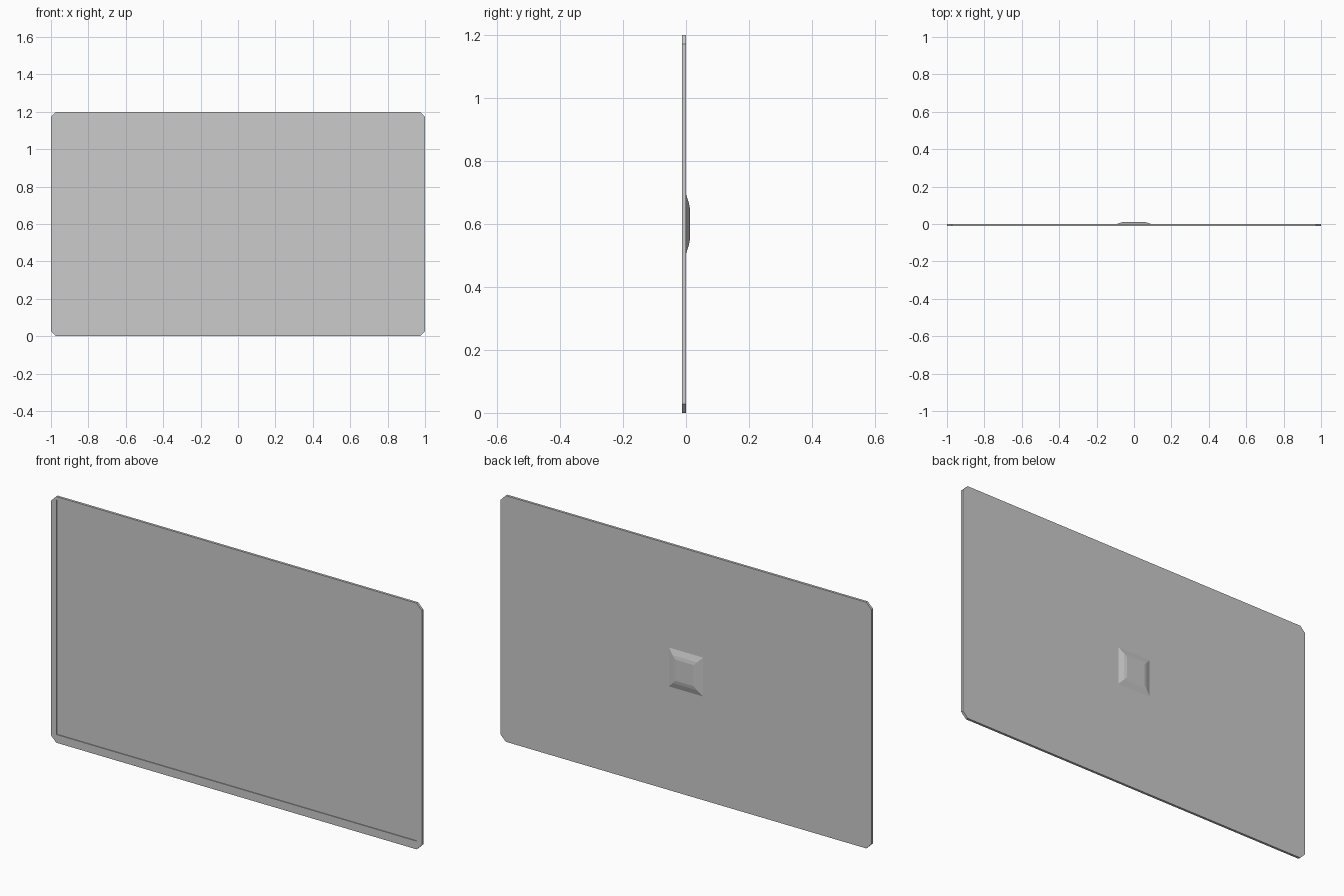
import bpy, bmesh

if "Cube" in bpy.data.objects:
    bpy.data.objects.remove(bpy.data.objects["Cube"])

W, H, C = 1.0, 1.2, 0.028           # half width, height, corner cut
FRONT, RECESS, BACK = -0.012, -0.008, 0.0


def finish(name, bm):
    bmesh.ops.recalc_face_normals(bm, faces=bm.faces)
    mesh = bpy.data.meshes.new(name)
    bm.to_mesh(mesh)
    bm.free()
    obj = bpy.data.objects.new(name, mesh)
    bpy.context.collection.objects.link(obj)
    return obj


def ring(bm, points, y):
    return [bm.verts.new((x, y, z)) for x, z in points]


def bridge(bm, a, b):
    n = len(a)
    for i in range(n):
        j = (i + 1) % n
        bm.faces.new((a[i], a[j], b[j], b[i]))


def rect(x, z0, z1):
    return [(-x, z0), (x, z0), (x, z1), (-x, z1)]


# Display panel: cut-corner slab with a shallow recessed screen in the front
outline = [(-W, C), (-W + C, 0), (W - C, 0), (W, C),
           (W, H - C), (W - C, H), (-W + C, H), (-W, H - C)]
screen = rect(0.97, 0.04, 1.185)
bm = bmesh.new()
back = ring(bm, outline, BACK)
front = ring(bm, outline, FRONT)
lip = ring(bm, screen, FRONT)
floor = ring(bm, screen, RECESS)
bm.faces.new(back)
bridge(bm, back, front)
for i in range(4):                   # bezel: corner triangle, then straight side
    a, b, c = front[2 * i], front[2 * i + 1], front[(2 * i + 2) % 8]
    bm.faces.new((a, b, lip[i]))
    bm.faces.new((b, c, lip[(i + 1) % 4], lip[i]))
bridge(bm, lip, floor)
bm.faces.new(floor)
finish("display_panel", bm)

# Rear mount: two-step bevelled square plate in the middle of the back
bm = bmesh.new()
steps = [(0.092, 0.0), (0.066, 0.009), (0.05, 0.012)]
rings = [ring(bm, rect(s, 0.6 - s * 1.03, 0.6 + s * 1.03), y) for s, y in steps]
for a, b in zip(rings, rings[1:]):
    bridge(bm, a, b)
bm.faces.new(rings[0])
bm.faces.new(rings[-1])
finish("rear_mount", bm)
